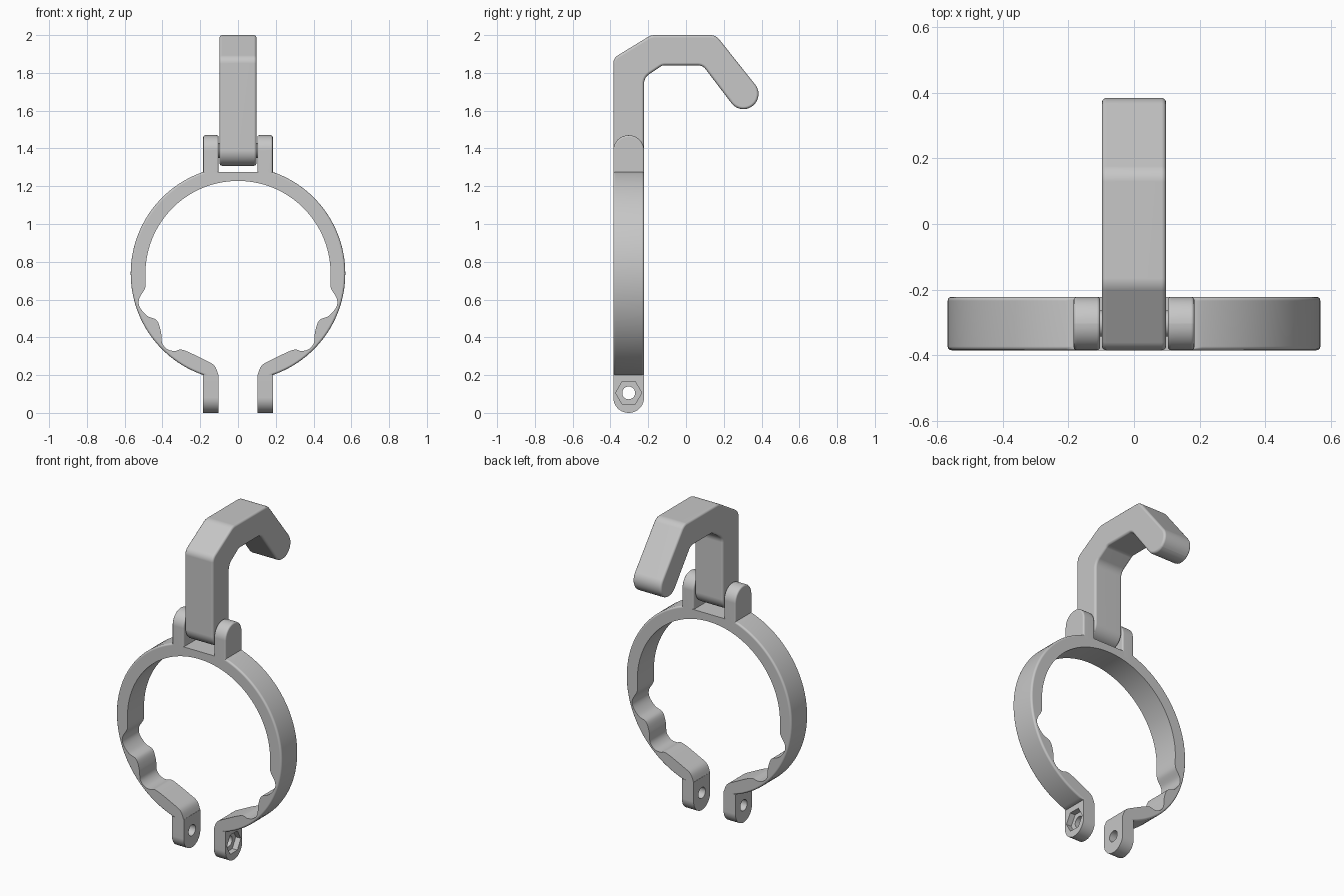
import bpy, bmesh, math
from mathutils import Vector

cube = bpy.data.objects.get("Cube")
if cube:
    bpy.data.objects.remove(cube)

grey = bpy.data.materials.new("plain_grey")
grey.use_nodes = True
grey.diffuse_color = (0.57, 0.57, 0.57, 1)
grey.node_tree.nodes["Principled BSDF"].inputs["Base Color"].default_value = (0.57, 0.57, 0.57, 1)

BACK, FRONT = -0.222, -0.385          # depth range of the clamp
MID = (BACK + FRONT) / 2
CZ, R_OUT, R_IN = 0.738, 0.568, 0.49  # ring centre height and radii
IN_X, OUT_X = 0.103, 0.184            # inner and outer sides of lugs and tabs
PIVOT = 1.389


def arc(radius, a0, a1, n):
    angles = [math.radians(a0 + (a1 - a0) * i / n) for i in range(n + 1)]
    return [Vector((radius * math.cos(a), CZ + radius * math.sin(a))) for a in angles]


def spline(pts, steps=5):
    """Smooth curve through the given points."""
    p = [Vector(q) for q in pts]
    p = [p[0]] + p + [p[-1]]
    out = []
    for a, b, c, d in zip(p, p[1:], p[2:], p[3:]):
        for i in range(steps):
            t = i / steps
            out.append(b + (c - a) * t / 2 + (a * 2 - b * 5 + c * 4 - d) * t * t / 2
                       + (b * 3 - a - c * 3 + d) * t ** 3 / 2)
    return out + [p[-1]]


def rounded(corners, n=10):
    """Polygon from (u, v, radius) corners, each filleted."""
    out = []
    for i, (x, y, r) in enumerate(corners):
        p = Vector((x, y))
        u = (Vector(corners[i - 1][:2]) - p).normalized()
        v = (Vector(corners[(i + 1) % len(corners)][:2]) - p).normalized()
        if r == 0:
            out.append(p)
            continue
        half = u.angle(v) / 2
        centre = p + (u + v).normalized() * r / math.sin(half)
        a = (p + u * r / math.tan(half) - centre).normalized()
        b = (p + v * r / math.tan(half) - centre).normalized()
        out += [centre + a.slerp(b, k / n).normalized() * r for k in range(n + 1)]
    return out


def finish(obj):
    obj.data.materials.clear()
    obj.data.materials.append(grey)
    bpy.ops.object.select_all(action='DESELECT')
    obj.select_set(True)
    bpy.context.view_layer.objects.active = obj
    bpy.ops.object.shade_smooth_by_angle(angle=math.radians(35))
    obj.modifiers.new("even_normals", 'WEIGHTED_NORMAL').keep_sharp = True


def prism(name, pts, axis, lo, hi, bevel=0, keep=lambda p: True):
    """Extrude a profile along x or y, rounding the rim edges that pass keep."""
    def place(p, d):
        return (d, p.x, p.y) if axis == 'X' else (p.x, d, p.y)
    bm = bmesh.new()
    low = [bm.verts.new(place(p, lo)) for p in pts]
    high = [bm.verts.new(place(p, hi)) for p in pts]
    bm.faces.new(low)
    bm.faces.new(high)
    n = len(pts)
    for i in range(n):
        j = (i + 1) % n
        bm.faces.new((low[i], low[j], high[j], high[i]))
    bmesh.ops.recalc_face_normals(bm, faces=bm.faces)
    if bevel:
        rim = []
        for ring in (low, high):
            for i in range(n):
                mid = (pts[i] + pts[(i + 1) % n]) / 2
                if keep(mid):
                    rim.append(bm.edges.get((ring[i], ring[(i + 1) % n])))
        bmesh.ops.bevel(bm, geom=rim, offset=bevel, segments=3, profile=0.5, affect='EDGES')
    mesh = bpy.data.meshes.new(name)
    bm.to_mesh(mesh)
    bm.free()
    obj = bpy.data.objects.new(name, mesh)
    bpy.context.collection.objects.link(obj)
    return obj


def cylinder(name, radius, x0, x1, z, sides):
    bpy.ops.mesh.primitive_cylinder_add(vertices=sides, radius=radius, depth=x1 - x0,
                                        location=((x0 + x1) / 2, MID, z),
                                        rotation=(0, math.pi / 2, 0))
    obj = bpy.context.object
    obj.name = name
    return obj


def cut(obj, cutter):
    mod = obj.modifiers.new("cut", 'BOOLEAN')
    mod.operation, mod.object, mod.solver = 'DIFFERENCE', cutter, 'EXACT'
    bpy.context.view_layer.objects.active = obj
    bpy.ops.object.modifier_apply(modifier="cut")
    bpy.data.objects.remove(cutter)


# Open ring with finger-like waves along the lower inside
waves = spline([(0.489, 0.71), (0.492, 0.66), (0.523, 0.605), (0.52, 0.56), (0.48, 0.513),
                (0.43, 0.49), (0.408, 0.43), (0.402, 0.37), (0.372, 0.336), (0.333, 0.328),
                (0.29, 0.333), (0.175, 0.28), (0.125, 0.25), (IN_X, 0.2)])
end = math.degrees(math.acos(OUT_X / R_OUT))
half = arc(R_IN, 90, -1, 40)[1:] + waves + arc(R_OUT, -end, end, 56)
inner_top, outer_top = Vector((0, CZ + R_IN)), Vector((0, half[-1].y))
mirrored = [Vector((-p.x, p.y)) for p in reversed(half)]
finish(prism("clamp_ring", [inner_top] + half + [outer_top] + mirrored, 'Y', FRONT, BACK, 0.012,
             lambda p: (p - Vector((0, CZ))).length > 0.566))

# Hinge lugs above the ring and bolt tabs below it
lug = rounded([(FRONT, 1.24, 0), (BACK, 1.24, 0), (BACK, 1.47, 0.081), (FRONT, 1.47, 0.081)])
tab = rounded([(FRONT, 0, 0.081), (BACK, 0, 0.081), (BACK, 0.203, 0), (FRONT, 0.203, 0)])
for side, lo, hi in (("left", IN_X, OUT_X), ("right", -OUT_X, -IN_X)):
    finish(prism(side + "_hinge_lug", lug, 'X', lo, hi, 0.01, lambda p: p.y > 1.3))
    bolt_tab = prism(side + "_bolt_tab", tab, 'X', lo, hi)
    cut(bolt_tab, cylinder("bolt_hole", 0.034, lo - 0.05, hi + 0.05, 0.106, 32))
    if side == "left":
        cut(bolt_tab, cylinder("nut_pocket", 0.069, hi - 0.035, hi + 0.05, 0.106, 6))
    finish(bolt_tab)

# Hinge pin
finish(cylinder("hinge_pin", 0.04, -0.12, 0.12, PIVOT, 32))

# Hook swinging on the pin
hook = rounded([(FRONT, 1.308, 0.081), (FRONT, 1.878, 0.05), (-0.185, 2.0, 0.07),
                (0.158, 2.0, 0.06), (0.416, 1.675, 0.079), (0.290, 1.575, 0.079),
                (0.088, 1.84, 0.05), (-0.125, 1.84, 0.04), (BACK, 1.775, 0.06),
                (BACK, 1.308, 0.081)])
finish(prism("hook", hook, 'X', -0.098, 0.098, 0.014))
